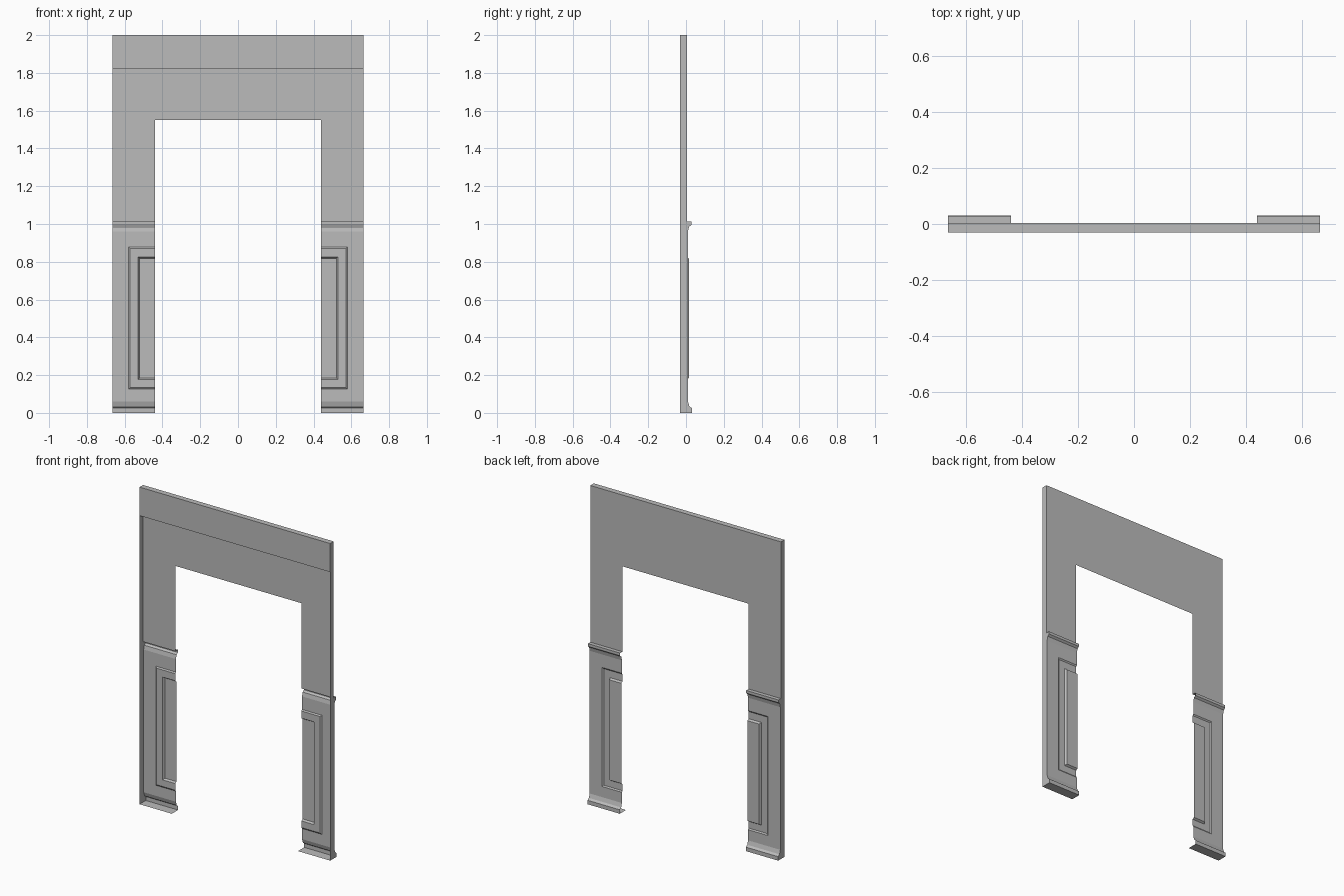
import bpy

cube = bpy.data.objects.get("Cube")
if cube:
    bpy.data.objects.remove(cube, do_unlink=True)

# Plain grey plaster for the whole shell
grey = bpy.data.materials.new("wall grey")
grey.use_nodes = True
grey.diffuse_color = (0.5, 0.5, 0.5, 1)
grey.node_tree.nodes["Principled BSDF"].inputs["Base Color"].default_value = (0.5, 0.5, 0.5, 1)

HALF, OPENING = 0.665, 0.44      # outer edge and doorway edge
TOP, LINTEL, RAIL = 2.0, 1.55, 1.012
FRONT, WALL, FIELD, PROUD = -0.031, 0.004, 0.01, 0.031


def add(name, verts, faces):
    mesh = bpy.data.meshes.new(name)
    mesh.from_pydata(verts, [], faces)
    mesh.materials.append(grey)
    mesh.update()
    obj = bpy.data.objects.new(name, mesh)
    bpy.context.collection.objects.link(obj)
    return obj


def strip(name, x0, x1, profile):
    """Sweep a (y, z) profile across from x0 to x1."""
    n = len(profile)
    verts = [(x, y, z) for x in (x0, x1) for y, z in profile]
    return add(name, verts, [(i, i + 1, n + i + 1, n + i) for i in range(n - 1)])


# Upper wall with the doorway cut out, a thin sheet
outline = [(-HALF, RAIL), (-OPENING, RAIL), (-OPENING, LINTEL), (OPENING, LINTEL),
           (OPENING, RAIL), (HALF, RAIL), (HALF, LINTEL), (HALF, TOP),
           (-HALF, TOP), (-HALF, LINTEL)]
add("upper_wall", [(x, WALL, z) for x, z in outline],
    [(0, 9, 2, 1), (3, 6, 5, 4), (9, 8, 7, 6, 3, 2)])

# Top edge folding down into the front header band
strip("header_band", -HALF, HALF, [(WALL, TOP), (FRONT, TOP), (FRONT, 1.82)])

# Moulding profiles from top to bottom
rail = [(WALL, RAIL), (0.028, RAIL), (0.028, 0.995), (0.016, 0.985), (FIELD, 0.96)]
base = [(FIELD, 0.06), (0.018, 0.035), (PROUD, 0.025), (PROUD, 0), (FRONT, 0)]

# Nested panel outlines: x of outer edge, bottom, top, depth
rings = [(HALF, 0.06, 0.96, FIELD), (0.579, 0.127, 0.878, FIELD),
         (0.571, 0.135, 0.870, 0.004), (0.529, 0.177, 0.825, 0.004),
         (0.521, 0.185, 0.817, 0.016)]

for side, s in (("left", 1), ("right", -1)):
    strip(side + "_chair_rail", s * OPENING, s * HALF, rail)
    strip(side + "_baseboard", s * OPENING, s * HALF, base)

    # Stepped panel, open towards the doorway
    verts, faces = [], []
    for x, low, high, y in rings:
        verts += [(s * px, y, pz) for px, pz in
                  ((OPENING, low), (x, low), (x, high), (OPENING, high))]
    for r in range(0, 4 * (len(rings) - 1), 4):
        faces += [(r + i, r + i + 1, r + i + 5, r + i + 4) for i in range(3)]
    last = len(verts) - 4
    faces.append((last, last + 1, last + 2, last + 3))
    if s > 0:
        faces = [f[::-1] for f in faces]
    add(side + "_panel", verts, faces)

    # Outer side edge following the moulding profile
    edge = [(FRONT, TOP), (WALL, TOP)] + rail + base
    add(side + "_side_edge", [(s * HALF, y, z) for y, z in edge], [tuple(range(len(edge)))])
